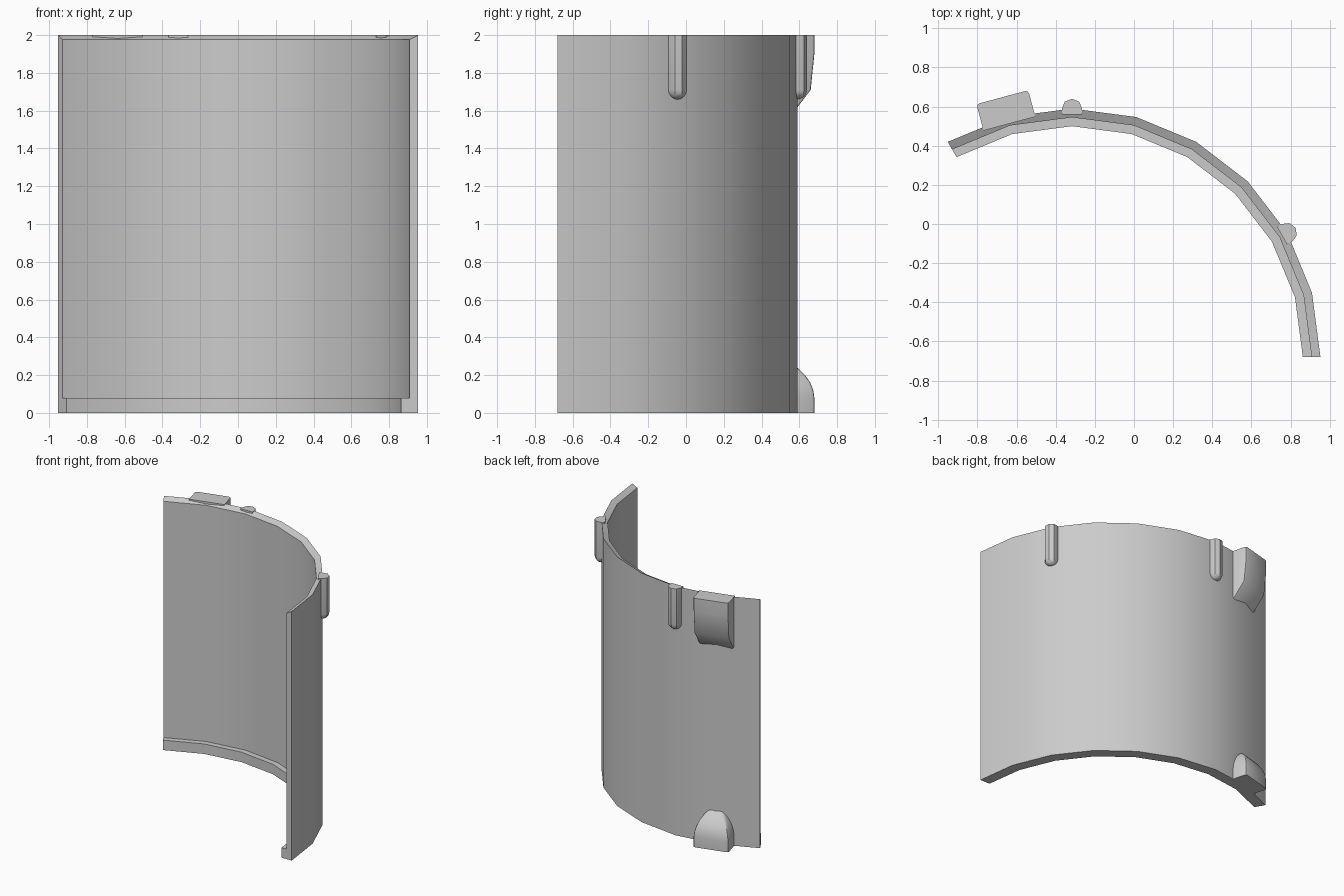
import bpy, bmesh, math

if "Cube" in bpy.data.objects:
    bpy.data.objects.remove(bpy.data.objects["Cube"])

CX, CY, R = -0.317, -0.68, 1.27     # arc centre and outer radius


def loft(name, rings):
    """Skin a list of equal-length rings and cap both ends."""
    bm = bmesh.new()
    rows = [[bm.verts.new(p) for p in ring] for ring in rings]
    n = len(rows[0])
    for a, b in zip(rows, rows[1:]):
        for i in range(n):
            j = (i + 1) % n
            bm.faces.new((a[i], a[j], b[j], b[i]))
    bm.faces.new(rows[0][::-1])
    bm.faces.new(rows[-1])
    bmesh.ops.recalc_face_normals(bm, faces=bm.faces[:])
    mesh = bpy.data.meshes.new(name)
    bm.to_mesh(mesh)
    bm.free()
    ob = bpy.data.objects.new(name, mesh)
    bpy.context.collection.objects.link(ob)
    bpy.ops.object.select_all(action='DESELECT')
    ob.select_set(True)
    bpy.context.view_layer.objects.active = ob
    bpy.ops.object.shade_smooth_by_angle(angle=math.radians(35))
    return ob


def on_wall(angle, outline, z):
    """Place (across, outward) points on the wall's outside at an angle."""
    c, s = math.cos(math.radians(angle)), math.sin(math.radians(angle))
    return [(CX + (R + r) * c + t * s, CY + (R + r) * s - t * c, z)
            for t, r in outline]


def block_outline(w, r):
    """Rectangle with clipped outer corners, sunk into the wall."""
    back, k = -0.035, 0.016
    half = [(w, back), (w, r - k), (w - 0.3 * k, r - 0.3 * k), (w - k, r)]
    return half + [(-t, q) for t, q in reversed(half)]


# curved wall: section with sloped top edge and inner bottom lip
profile = [(1.27, 0), (1.27, 2), (1.225, 1.977), (1.225, 0.08), (1.18, 0.08), (1.18, 0)]
wall = []
for i in range(9):
    a = math.radians(15 * i)
    wall.append([(CX + r * math.cos(a), CY + r * math.sin(a), z) for r, z in profile])
loft("curved_wall", wall)

# small round-ended ribs at the top edge
for side, angle in (("back", 90), ("right", 30)):
    rings = []
    levels = [(2, 1)] + [(1.71 - 0.05 * math.sin(f), math.cos(f))
                         for f in (0, 0.4, 0.8, 1.2, 1.5)]
    for z, k in levels:
        arc = [(0.052 * k * math.cos(math.radians(d)), 0.05 * k * math.sin(math.radians(d)))
               for d in (0, 45, 90, 135, 180)]
        rings.append(on_wall(angle, [(0.052 * k, -0.03)] + arc + [(-0.052 * k, -0.03)], z))
    loft(side + "_rib", rings)

# upper block with chamfered underside
loft("upper_block", [on_wall(105, block_outline(0.137, r), z) for r, z in
                     ((0.105, 2), (0.105, 1.9), (0.085, 1.71), (-0.018, 1.58))])

# lower rounded foot, narrowing towards its top
foot = ((0, 0.137, 0.105), (0.08, 0.137, 0.105), (0.12, 0.133, 0.1), (0.16, 0.122, 0.087),
        (0.2, 0.105, 0.063), (0.24, 0.078, 0.026), (0.265, 0.05, 0), (0.275, 0.035, -0.015))
loft("lower_foot", [on_wall(105, block_outline(w, r), z) for z, w, r in foot])
